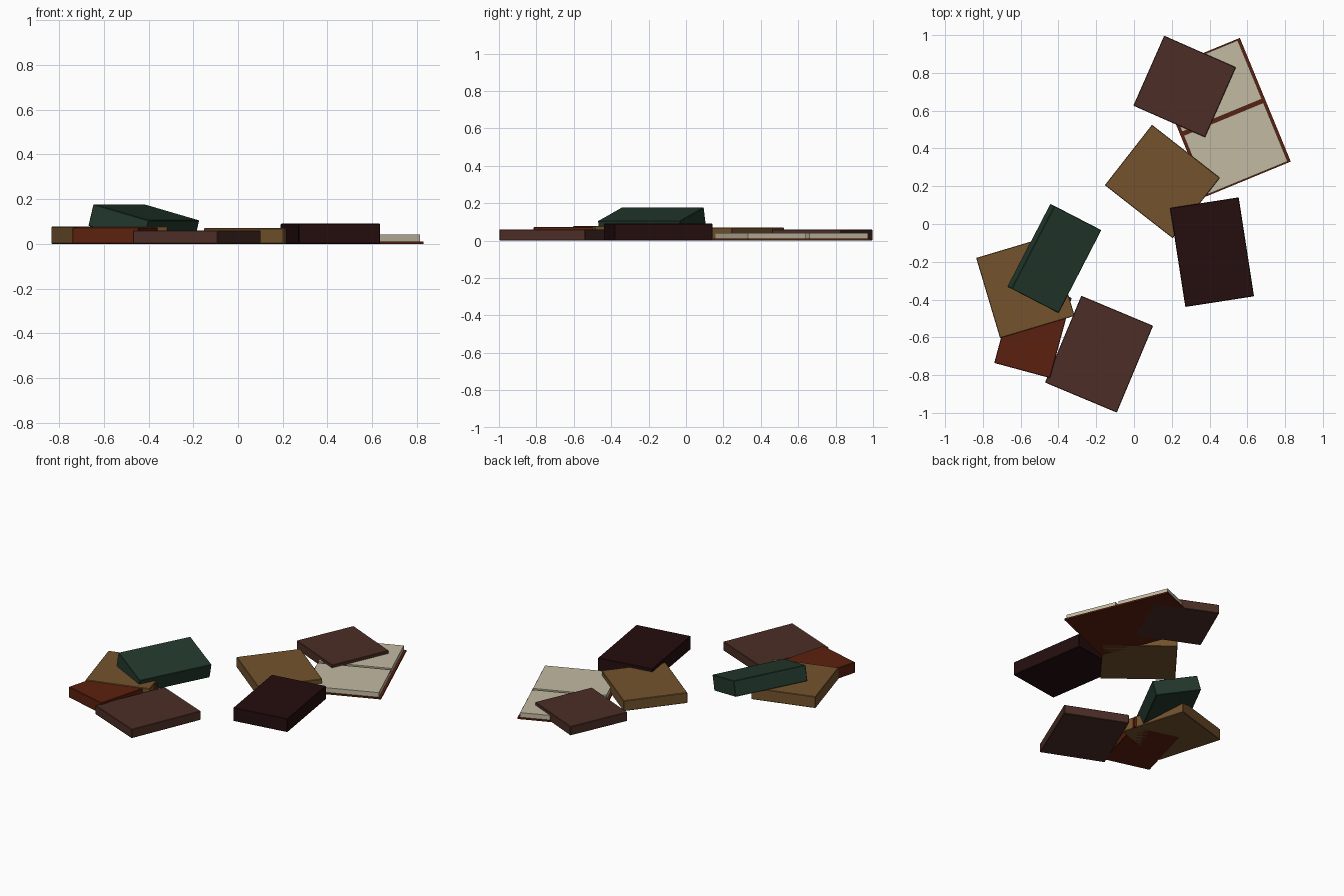
import bpy, bmesh, math
from mathutils import Matrix, Vector

if "Cube" in bpy.data.objects:
    bpy.data.objects.remove(bpy.data.objects["Cube"])


def material(name, rgb):
    m = bpy.data.materials.new(name)
    m.diffuse_color = (*rgb, 1)
    m.use_nodes = True
    m.node_tree.nodes["Principled BSDF"].inputs["Base Color"].default_value = m.diffuse_color
    return m


BROWN = material("brown leather", (0.072, 0.027, 0.019))
TAN = material("tan leather", (0.172, 0.086, 0.026))
RED = material("rust leather", (0.105, 0.015, 0.0045))
BLACK = material("dark maroon leather", (0.018, 0.0042, 0.0046))
GREEN = material("green leather", (0.017, 0.041, 0.026))
CREAM = material("cream paper", (0.545, 0.490, 0.360))


def slab(name, mat, matrix, size, bevel=0.003):
    """Box of the given size, its local origin at the bottom centre."""
    bm = bmesh.new()
    bmesh.ops.create_cube(bm, size=1)
    bmesh.ops.scale(bm, vec=size, verts=bm.verts)
    bmesh.ops.translate(bm, vec=(0, 0, size[2] / 2), verts=bm.verts)
    if bevel:
        bmesh.ops.bevel(bm, geom=bm.edges[:], offset=bevel, segments=1, affect='EDGES')
    mesh = bpy.data.meshes.new(name)
    bm.to_mesh(mesh)
    bm.free()
    mesh.materials.append(mat)
    ob = bpy.data.objects.new(name, mesh)
    ob.matrix_world = matrix
    bpy.context.collection.objects.link(ob)
    return ob


def placed(x, y, angle, z=0):
    return Matrix.Translation((x, y, z)) @ Matrix.Rotation(math.radians(angle), 4, 'Z')


# Closed books lying flat: name, colour, centre x, centre y, angle, size
books = [
    ("brown_book_back", BROWN, 0.268, 0.728, -23.8, (0.415, 0.405, 0.06)),
    ("brown_book_front", BROWN, -0.185, -0.689, -22.7, (0.412, 0.498, 0.06)),
    ("tan_book_right", TAN, 0.150, 0.225, -38.0, (0.456, 0.406, 0.070)),
    ("tan_book_left", TAN, -0.575, -0.333, 16.6, (0.412, 0.443, 0.077)),
    ("rust_book", RED, -0.535, -0.563, -15.1, (0.306, 0.440, 0.073)),
    ("dark_book", BLACK, 0.413, -0.149, 8.8, (0.368, 0.530, 0.090)),
]
for name, mat, x, y, angle, size in books:
    slab(name, mat, placed(x, y, angle), size)

# Green book leaning on its neighbour, tipped about its long side
thickness = 0.10
lean = Matrix.Rotation(math.radians(14.6), 4, 'Y')
top = Matrix.Translation((-0.410, -0.188, 0.141)) @ Matrix.Rotation(math.radians(-27.3), 4, 'Z') @ lean
slab("green_book", GREEN, top @ Matrix.Translation((0, 0, -thickness)),
     (0.289, 0.494, thickness))

# Open book: flat cover with a block of pages on each side of the spine
base = placed(0.47, 0.565, 22.4)
slab("open_cover", RED, base, (0.487, 0.708, 0.010), 0)
for side, label in ((1, "back"), (-1, "front")):
    offset = Matrix.Translation((0, side * 0.1785, 0.010))
    slab("open_pages_" + label, CREAM, base @ offset, (0.457, 0.337, 0.031), 0)
